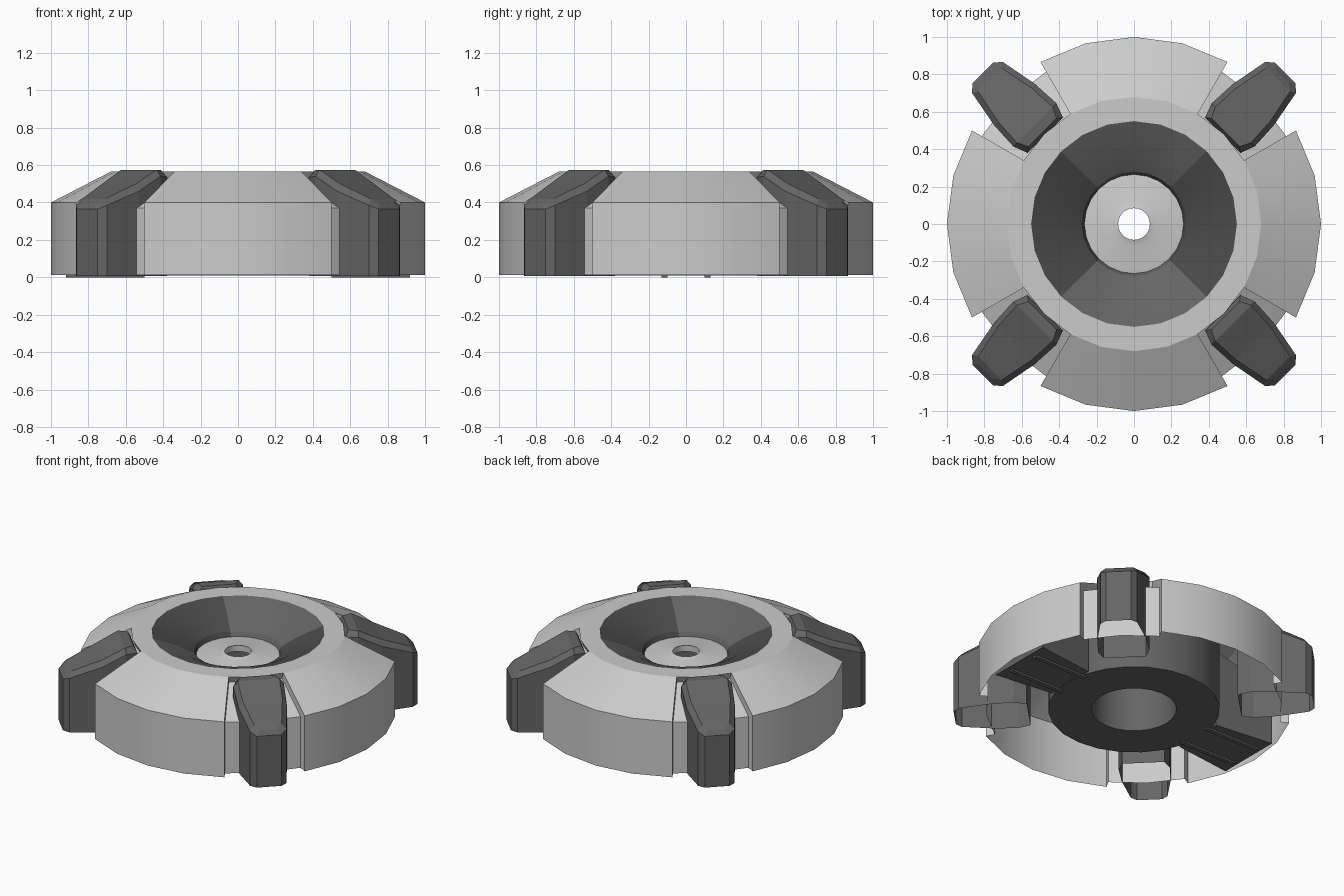
import bpy, math
from math import cos, sin, radians

if "Cube" in bpy.data.objects:
    bpy.data.objects.remove(bpy.data.objects["Cube"])


def material(name, g):
    m = bpy.data.materials.new(name)
    m.diffuse_color = (g, g, g, 1)
    m.use_nodes = True
    m.node_tree.nodes["Principled BSDF"].inputs["Base Color"].default_value = m.diffuse_color
    return m


DARK = material("dark_grey", 0.13)
BLACK = material("charcoal", 0.07)


def make(name, verts, faces, mat=None, smooth=None):
    me = bpy.data.meshes.new(name)
    me.from_pydata(verts, [], faces)
    ob = bpy.data.objects.new(name, me)
    bpy.context.collection.objects.link(ob)
    if mat:
        me.materials.append(mat)
    if smooth:
        bpy.ops.object.select_all(action='DESELECT')
        ob.select_set(True)
        bpy.context.view_layer.objects.active = ob
        bpy.ops.object.shade_smooth_by_angle(angle=radians(smooth))
    return ob


def revolve(name, profile, start, end, steps, mat=None, closed=False):
    """Sweep an (r, z) profile around z between two angles in degrees."""
    n = len(profile)
    verts, faces = [], []
    for i in range(steps + 1):
        a = radians(start + (end - start) * i / steps)
        verts += [(r * cos(a), r * sin(a), z) for r, z in profile]
    for i in range(steps):
        for j in range(n if closed else n - 1):
            k = (j + 1) % n
            a, b = i * n, (i + 1) * n
            faces.append((a + j, b + j, b + k, a + k))
    return make(name, verts, faces, mat, 20)


def prism(name, outline, z0, z1, mat=None):
    n = len(outline)
    verts = [(x, y, z) for z in (z0, z1) for x, y in outline]
    faces = [tuple(reversed(range(n))), tuple(range(n, 2 * n))]
    faces += [(i, (i + 1) % n, n + (i + 1) % n, n + i) for i in range(n)]
    return make(name, verts, faces, mat)


# Outer shell: four full wedges with recessed slots between them
wedge = [(1, .012), (1, .4), (.68, .565), (.55, .565)]
slot = [(.94, .012), (.94, .37), (.66, .52), (.68, .565), (.55, .565)]
wall = wedge[:3] + slot[2::-1]
for q in range(4):
    c = q * 90
    revolve(f"shell_wedge_{q}", wedge, c - 30, c + 30, 4)
    revolve(f"slot_recess_{q}", slot, c + 30, c + 60, 2)
    for side, ang in enumerate((c + 30, c + 60)):
        a = radians(ang)
        pts = [(r * cos(a), r * sin(a), z) for r, z in wall]
        face = tuple(range(6)) if side else tuple(reversed(range(6)))
        make(f"slot_wall_{q}_{side}", pts, [face])

# Bowl in the middle, in alternating shades
bowl = [(.55, .565), (.385, .50), (.28, .44), (.265, .41)]
for q in range(4):
    revolve(f"bowl_{q}", bowl, q * 90 - 45, q * 90 + 45, 6, DARK if q % 2 else BLACK)

# Bowl floor with the centre hole
revolve("bowl_floor", [(.265, .41), (.24, .415), (.12, .42), (.085, .432), (.085, .39), (.27, .39)],
        0, 360, 24)

# Hub tube underneath
revolve("hub", [(.545, .55), (.545, .01), (.27, .01), (.27, .40)], 0, 360, 24, DARK)

# Clamp lugs: rows along the radius (u, half width, side height, inset u, top height)
rows = [(.672, .134, .535, .692, .575), (.75, .163, .54, .75, .575), (.905, .155, .46, .9, .50),
        (1.107, .117, .385, 1.09, .42), (1.142, .08, .365, 1.118, .395)]
n = len(rows)


def loop(kind):
    right = []
    for u, v, zs, ui, zt in rows:
        right.append({0: (u, -v, .006), 1: (u, -v, zs), 2: (ui, -v + .028, zt)}[kind])
    return right + [(u, -v, z) for u, v, z in reversed(right)]


lug_verts = loop(0) + loop(1) + loop(2)
lug_faces = []
for ring in range(2):
    a, b = ring * 2 * n, (ring + 1) * 2 * n
    for i in range(2 * n):
        j = (i + 1) % (2 * n)
        lug_faces.append((a + i, a + j, b + j, b + i))
t = 4 * n
for i in range(n - 1):
    lug_faces.append((t + i, t + i + 1, t + 2 * n - 2 - i, t + 2 * n - 1 - i))
for q in range(4):
    lug = make(f"clamp_lug_{q}", lug_verts, lug_faces, DARK)
    lug.rotation_euler.z = radians(45 + 90 * q)

# Two spokes under the shell joining hub and rim, each with a pair of thin ribs
for s, side in ((1, "right"), (-1, "left")):
    outline = [(.53, -.18), (.95, -.23), (.95, .23), (.53, .18)]
    spoke = prism(f"spoke_{side}", outline, .012, .565, DARK)
    for v in spoke.data.vertices:          # top follows the sloping shell
        if v.co.z > .1:
            v.co.z = .555 if v.co.x < .6 else .41
    spoke.rotation_euler.z = 0 if s > 0 else math.pi
    for y in (-.115, .115):
        rib = [(.5, y - .015), (.92, y - .015), (.92, y + .015), (.5, y + .015)]
        r = prism(f"spoke_rib_{side}", rib, 0, .02, DARK)
        r.rotation_euler.z = 0 if s > 0 else math.pi
